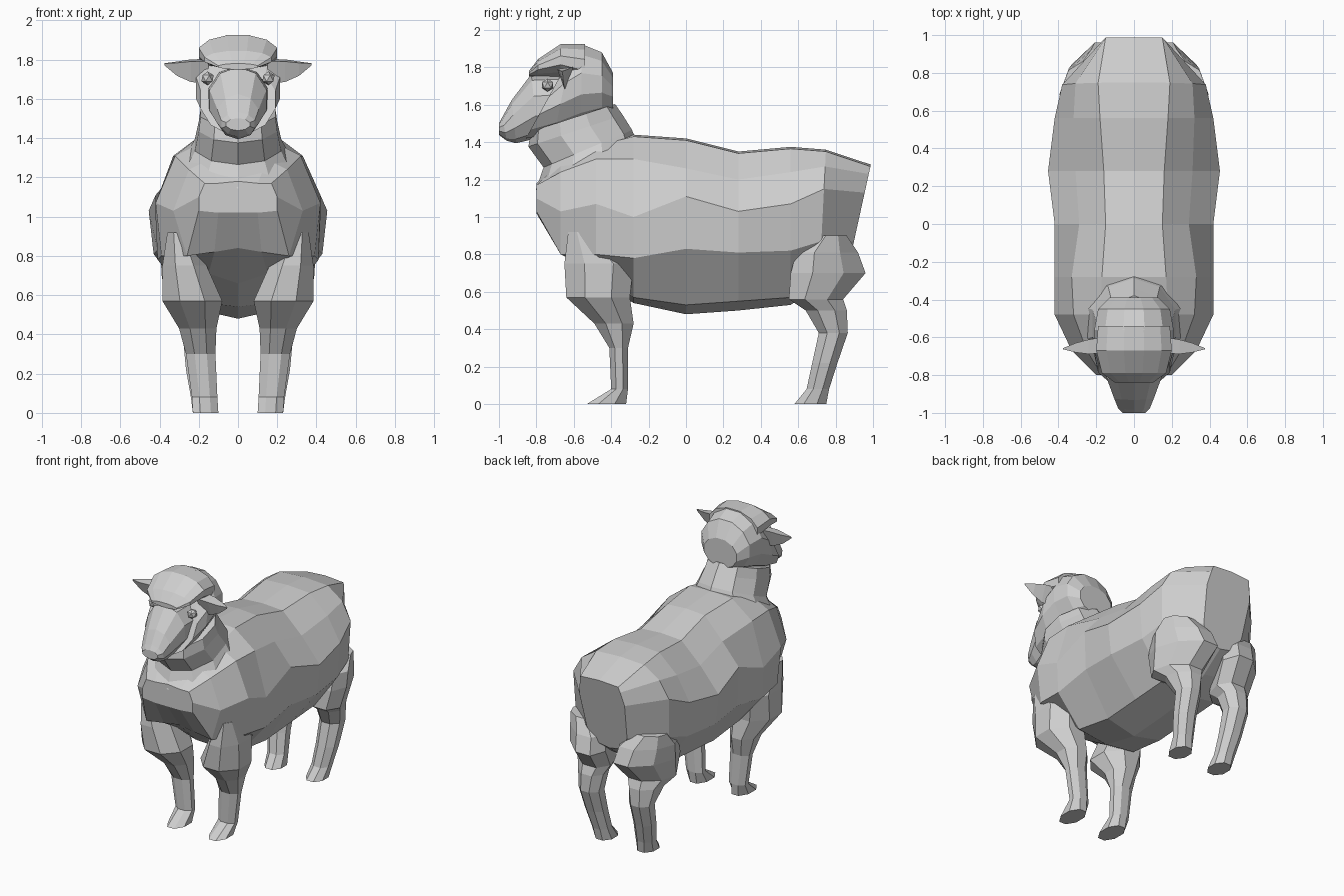
import bpy
import bmesh
from math import cos, sin, pi
from mathutils import Vector

default_cube = bpy.data.objects.get("Cube")
if default_cube:
    bpy.data.objects.remove(default_cube, do_unlink=True)

GREY = (0.62, 0.62, 0.62, 1)
wool_grey = bpy.data.materials.new("wool_grey")
wool_grey.use_nodes = True
wool_grey.diffuse_color = GREY
wool_grey.node_tree.nodes["Principled BSDF"].inputs["Base Color"].default_value = GREY


def finish(name, bm):
    """Turn a bmesh into a flat shaded object."""
    bmesh.ops.recalc_face_normals(bm, faces=bm.faces)
    mesh = bpy.data.meshes.new(name)
    bm.to_mesh(mesh)
    bm.free()
    mesh.materials.append(wool_grey)
    obj = bpy.data.objects.new(name, mesh)
    bpy.context.scene.collection.objects.link(obj)
    return obj


def loft(name, rings, side=1):
    """Skin a list of equal point rings and cap both ends."""
    bm = bmesh.new()
    loops = [[bm.verts.new((x * side, y, z)) for x, y, z in ring] for ring in rings]
    for lower, upper in zip(loops, loops[1:]):
        for i in range(len(lower)):
            j = (i + 1) % len(lower)
            bm.faces.new((lower[i], lower[j], upper[j], upper[i]))
    bm.faces.new(loops[0])
    bm.faces.new(loops[-1])
    return finish(name, bm)


def oval(center, across, along, count):
    """Polygon ring with flat sides whose extents match the two half axes."""
    center, across, along = Vector(center), Vector(across), Vector(along)
    grow = 1 / cos(pi / count)
    angles = [(i + 0.5) * 2 * pi / count for i in range(count)]
    return [center + grow * (across * cos(a) + along * sin(a)) for a in angles]


def upright_ring(y, lean, top, bottom, half_width, count=12):
    """Ring facing along y, leaning by a slope."""
    half = (top - bottom) / 2
    return oval((0, y, (top + bottom) / 2), (half_width, 0, 0),
                (0, lean * half, half), count)


def body_ring(y, lean, top, back_x, shoulder_x, shoulder_z, wide_x, wide_z,
              belt_x, belt_z, low_x, low_z, bottom):
    """Mirrored cross-section: spine, shoulder, flank, belt and belly."""
    half = [(back_x, top - 0.01), (shoulder_x, shoulder_z), (wide_x, wide_z),
            (belt_x, belt_z), (low_x, low_z)]
    outline = [(0, top)] + half + [(0, bottom)] + [(-x, z) for x, z in reversed(half)]
    middle = (top + bottom) / 2
    return [(x, y + lean * (z - middle), z) for x, z in outline]


# Fleecy body from chest to rump
body_stations = [
    (-.80, 0, 1.18, .10, .17, 1.17, .2, 1.1, .2, 1.03, .1, 1.02, 1.02),
    (-.67, 0, 1.3, .15, .25, 1.24, .33, 1.03, .26, .8, .12, .82, .84),
    (-.48, 0, 1.39, .18, .32, 1.31, .42, 1.07, .39, .8, .15, .71, .66),
    (-.28, 0, 1.44, .17, .33, 1.31, .42, 1, .41, .78, .23, .57, .54),
    (0, 0, 1.42, .15, .29, 1.26, .42, 1.11, .41, .83, .22, .53, .48),
    (.28, 0, 1.35, .16, .31, 1.2, .455, 1.03, .43, .81, .22, .55, .5),
    (.56, 0, 1.375, .18, .32, 1.24, .42, 1.07, .4, .82, .22, .57, .53),
    (.73, .05, 1.36, .19, .31, 1.27, .38, 1.15, .37, .87, .2, .66, .63),
    (.93, .22, 1.28, .15, .16, 1.23, .18, 1.13, .16, .87, .1, .77, .75),
]
loft("body", [body_ring(*station) for station in body_stations])

# Neck: front y and z, back y and z, half width
neck_stations = [
    (-.79, 1.15, -.27, 1.38, .27),
    (-.75, 1.27, -.3, 1.46, .22),
    (-.83, 1.38, -.35, 1.54, .2),
    (-.82, 1.46, -.39, 1.6, .19),
]
loft("neck", [
    oval((0, (fy + by) / 2, (fz + bz) / 2), (width, 0, 0),
         (0, (by - fy) / 2, (bz - fz) / 2), 10)
    for fy, fz, by, bz, width in neck_stations])

# Woolly back of the head and cheeks
loft("head", [upright_ring(*station) for station in [
    (-.39, 0, 1.77, 1.57, .13),
    (-.45, 0, 1.88, 1.54, .19),
    (-.56, 0, 1.925, 1.5, .21),
    (-.66, .2, 1.87, 1.45, .215),
    (-.76, .55, 1.77, 1.42, .19),
]])

# Fringe of wool over the brow
loft("forelock", [upright_ring(*station) for station in [
    (-.54, 0, 1.925, 1.7, .19),
    (-.67, 0, 1.925, 1.75, .2),
    (-.79, 0, 1.845, 1.755, .17),
    (-.84, 0, 1.78, 1.75, .1),
]])

# Tapering face and muzzle
loft("face", [upright_ring(*station, count=10) for station in [
    (-.62, 0, 1.76, 1.46, .16),
    (-.81, -.1, 1.755, 1.43, .145),
    (-.92, -.1, 1.62, 1.4, .105),
    (-.97, -.2, 1.53, 1.41, .085),
    (-1, 0, 1.5, 1.44, .06),
]])

# Legs: height, front and back y, inner and outer x, inward slant to the rear
front_leg = [
    (.92, -.63, -.47, .25, .36, 0),
    (.75, -.65, -.28, .16, .385, 0),
    (.57, -.64, -.3, .08, .385, 0),
    (.43, -.49, -.28, .11, .3, 0),
    (.3, -.41, -.31, .115, .265, 0),
    (.08, -.4, -.31, .105, .235, 0),
    (0, -.53, -.32, .1, .23, 0),
]
hind_leg = [
    (.9, .7, .86, .16, .36, .03),
    (.81, .59, .92, .09, .37, .06),
    (.7, .56, .96, .08, .36, .07),
    (.56, .55, .84, .09, .35, .04),
    (.5, .64, .86, .11, .31, .02),
    (.38, .71, .865, .12, .28, 0),
    (.22, .675, .81, .12, .265, 0),
    (.08, .645, .765, .11, .24, 0),
    (0, .58, .75, .1, .23, 0),
]


def leg(name, stations, side):
    rings = [oval(((inner + outer) / 2, (front + back) / 2, z),
                  ((outer - inner) / 2, 0, 0), (-slant, (back - front) / 2, 0), 8)
             for z, front, back, inner, outer, slant in stations]
    loft(name, rings, side)


def ear_ring(x, y, z, size):
    """Thin triangular section with a drooping lower edge."""
    corners = [(-.35, .05), (.35, .15), (0, -.9)]
    return [(x, y + a * size, z + b * size) for a, b in corners]


for label, side in (("left", 1), ("right", -1)):
    leg("front_leg_" + label, front_leg, side)
    leg("hind_leg_" + label, hind_leg, side)
    # Pointed ears held out sideways
    loft("ear_" + label, [
        ear_ring(.15, -.64, 1.785, .12),
        ear_ring(.24, -.65, 1.785, .11),
        ear_ring(.31, -.655, 1.78, .07),
        ear_ring(.375, -.66, 1.78, .01),
    ], side)
    # Small faceted eyes below the fringe
    eye = bmesh.new()
    bmesh.ops.create_icosphere(eye, subdivisions=1, radius=.035)
    bmesh.ops.translate(eye, verts=eye.verts, vec=(.155 * side, -.74, 1.705))
    finish("eye_" + label, eye)
